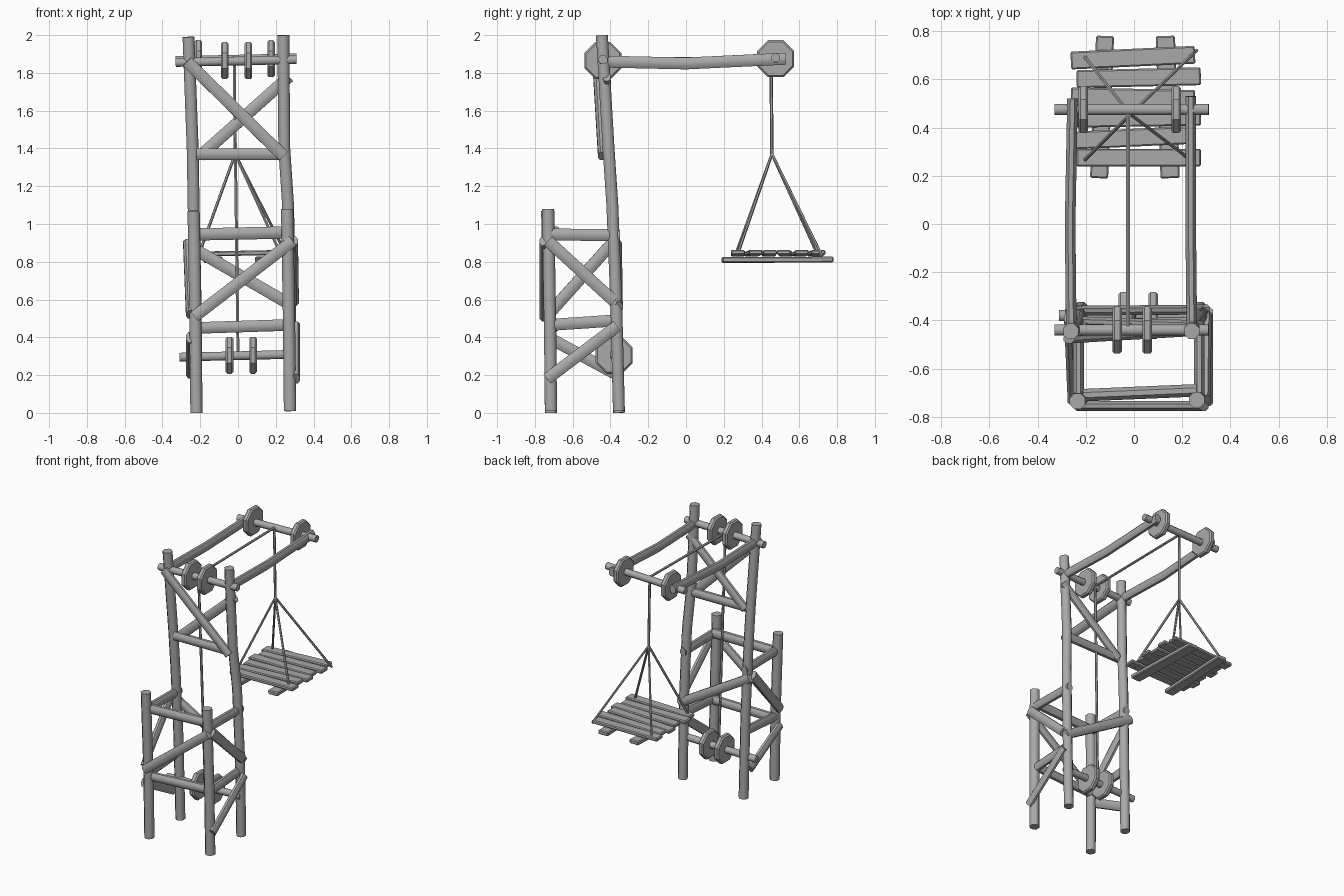
import bpy
import bmesh
from math import cos, sin, pi, radians
from mathutils import Vector, Matrix

if "Cube" in bpy.data.objects:
    bpy.data.objects.remove(bpy.data.objects["Cube"])

wood = bpy.data.materials.new("grey_wood")
wood.use_nodes = True
GREY = (0.4, 0.4, 0.4, 1)
wood.diffuse_color = GREY
wood.node_tree.nodes["Principled BSDF"].inputs["Base Color"].default_value = GREY


def finish(name, bm, smooth=None):
    bmesh.ops.recalc_face_normals(bm, faces=bm.faces)
    mesh = bpy.data.meshes.new(name)
    bm.to_mesh(mesh)
    bm.free()
    mesh.materials.append(wood)
    obj = bpy.data.objects.new(name, mesh)
    bpy.context.collection.objects.link(obj)
    if smooth:
        bpy.ops.object.select_all(action="DESELECT")
        obj.select_set(True)
        bpy.context.view_layer.objects.active = obj
        bpy.ops.object.shade_smooth_by_angle(angle=radians(smooth))
    return obj


def log(name, points, r, squash=1.0, sides=8):
    """Capped tube through points; squash thins it sideways."""
    pts = [Vector(p) for p in points]
    d = (pts[-1] - pts[0]).normalized()
    side = Vector((1, 0, 0)) if abs(d.z) > 0.95 else d.cross(Vector((0, 0, 1))).normalized()
    side = (side - d * side.dot(d)).normalized()
    up = side.cross(d)
    bm = bmesh.new()
    rings = []
    for p in pts:
        angles = [2 * pi * (i + 0.5) / sides for i in range(sides)]
        rings.append([bm.verts.new(p + side * (r * squash * cos(a)) + up * (r * sin(a)))
                      for a in angles])
    for a, b in zip(rings, rings[1:]):
        for i in range(sides):
            j = (i + 1) % sides
            bm.faces.new((a[i], a[j], b[j], b[i]))
    bm.faces.new(rings[0])
    bm.faces.new(rings[-1])
    return finish(name, bm, 50)


def wheel(name, x, y, z, r=0.106, w=0.04):
    """Eight-sided pulley with chamfered rims."""
    bm = bmesh.new()
    bmesh.ops.create_cone(bm, cap_ends=True, segments=8, radius1=r, radius2=r, depth=w,
                          matrix=Matrix.Translation((x, y, z)) @ Matrix.Rotation(pi / 2, 4, "Y")
                          @ Matrix.Rotation(pi / 8, 4, "Z"))
    rims = [e for e in bm.edges if abs(e.verts[0].co.x - e.verts[1].co.x) < 0.001]
    bmesh.ops.bevel(bm, geom=rims, offset=0.009, segments=1, affect="EDGES")
    finish(name, bm)


def plank(name, a, b, width, thick):
    a, b = Vector(a), Vector(b)
    d = b - a
    bm = bmesh.new()
    bmesh.ops.create_cube(bm, size=1)
    bmesh.ops.scale(bm, vec=(d.length, width, thick), verts=bm.verts)
    bmesh.ops.transform(bm, verts=bm.verts, matrix=Matrix.Translation((a + b) / 2)
                        @ d.to_track_quat("X", "Z").to_matrix().to_4x4())
    bmesh.ops.bevel(bm, geom=bm.edges[:], offset=0.006, segments=1, affect="EDGES")
    finish(name, bm)


# Upright posts
log("front_right_post", [(-0.22, -0.715, 0), (-0.225, -0.72, 0.5), (-0.235, -0.735, 1.07)], 0.035)
log("front_left_post", [(0.275, -0.715, 0.01), (0.27, -0.72, 0.5), (0.26, -0.73, 1.08)], 0.035)
log("tall_right_post", [(-0.22, -0.355, 0), (-0.225, -0.37, 0.6), (-0.235, -0.39, 1.1),
                        (-0.24, -0.41, 1.4), (-0.262, -0.445, 1.99)], 0.034)
log("tall_left_post", [(0.275, -0.355, 0.01), (0.275, -0.37, 0.6), (0.265, -0.39, 1.1),
                       (0.245, -0.41, 1.4), (0.24, -0.445, 2.0)], 0.034)

# Horizontal rails of the lower frame and tower
log("front_upper_rail", [(-0.21, -0.71, 0.945), (0.26, -0.69, 0.955)], 0.035, 0.8)
log("front_lower_rail", [(-0.21, -0.71, 0.45), (0.26, -0.69, 0.465)], 0.033, 0.8)
log("tower_rail", [(-0.22, -0.42, 1.37), (0.25, -0.41, 1.37)], 0.033, 0.8)
for side, x in (("right", -0.23), ("left", 0.27)):
    log(side + "_upper_rail", [(x, -0.73, 0.945), (x, -0.35, 0.94)], 0.034, 0.7)
    log(side + "_lower_rail", [(x, -0.73, 0.465), (x, -0.36, 0.49)], 0.034, 0.7)

# Diagonal braces
log("front_brace", [(-0.23, -0.755, 0.51), (0.29, -0.755, 0.91)], 0.034, 0.65)
log("back_brace", [(-0.27, -0.36, 0.89), (0.3, -0.355, 0.56)], 0.034, 0.65)
log("left_upper_brace", [(0.297, -0.73, 0.91), (0.302, -0.38, 0.59)], 0.034, 0.65)
log("left_lower_brace", [(0.308, -0.735, 0.18), (0.308, -0.365, 0.46)], 0.034, 0.65)
log("right_upper_brace", [(-0.255, -0.73, 0.52), (-0.27, -0.39, 0.9)], 0.034, 0.65)
log("right_lower_brace", [(-0.255, -0.73, 0.4), (-0.255, -0.38, 0.21)], 0.034, 0.65)
log("tower_front_brace", [(-0.27, -0.475, 1.86), (0.24, -0.445, 1.36)], 0.034, 0.65)
log("tower_back_brace", [(-0.2, -0.405, 1.36), (0.27, -0.42, 1.78)], 0.034, 0.65)

# Crane arms
log("right_arm", [(-0.26, -0.45, 1.86), (-0.265, 0.0, 1.85), (-0.255, 0.52, 1.875)], 0.034, 0.7)
log("left_arm", [(0.24, -0.45, 1.86), (0.235, 0.0, 1.85), (0.235, 0.53, 1.875)], 0.034, 0.7)

# Axles, each with a pair of pulleys
for name, y, z, half, xs in (("lower", -0.38, 0.305, 0.3, (-0.045, 0.08)),
                             ("upper", -0.44, 1.865, 0.32, (-0.07, 0.055)),
                             ("end", 0.475, 1.875, 0.32, (-0.21, 0.175))):
    log(name + "_axle", [(-half - 0.01, y, z - 0.01), (half - 0.01, y, z + 0.005)], 0.025)
    for side, x in zip(("right", "left"), xs):
        wheel(name + "_" + side + "_pulley", x, y, z)

# Hoisting rope and platform slings
knot = (-0.015, 0.455, 1.37)
log("winch_rope", [(0.0, -0.38, 0.3), (-0.02, -0.43, 1.87)], 0.009, sides=6)
log("top_rope", [(-0.025, -0.43, 1.87), (-0.025, 0.47, 1.88)], 0.009, sides=6)
log("hanging_rope", [(-0.02, 0.45, 1.88), knot], 0.009, sides=6)
for i, corner in enumerate(((-0.21, 0.7), (0.26, 0.72), (-0.21, 0.26), (0.23, 0.27))):
    log(f"sling_{i}", [knot, (*corner, 0.83)], 0.008, sides=6)

# Platform deck on two battens
for i in range(6):
    y = 0.275 + i * 0.083
    tilt = (0, 0.012, 0.004, -0.006, 0.006, 0.012)[i]
    shift = 0.012 * (-1) ** i
    plank(f"deck_plank_{i}", (-0.25 + shift, y - tilt, 0.84),
          (0.265 + shift, y + tilt, 0.85), 0.074, 0.026)
plank("right_batten", (-0.145, 0.19, 0.808), (-0.12, 0.78, 0.812), 0.075, 0.03)
plank("left_batten", (0.15, 0.19, 0.81), (0.13, 0.78, 0.812), 0.08, 0.03)
